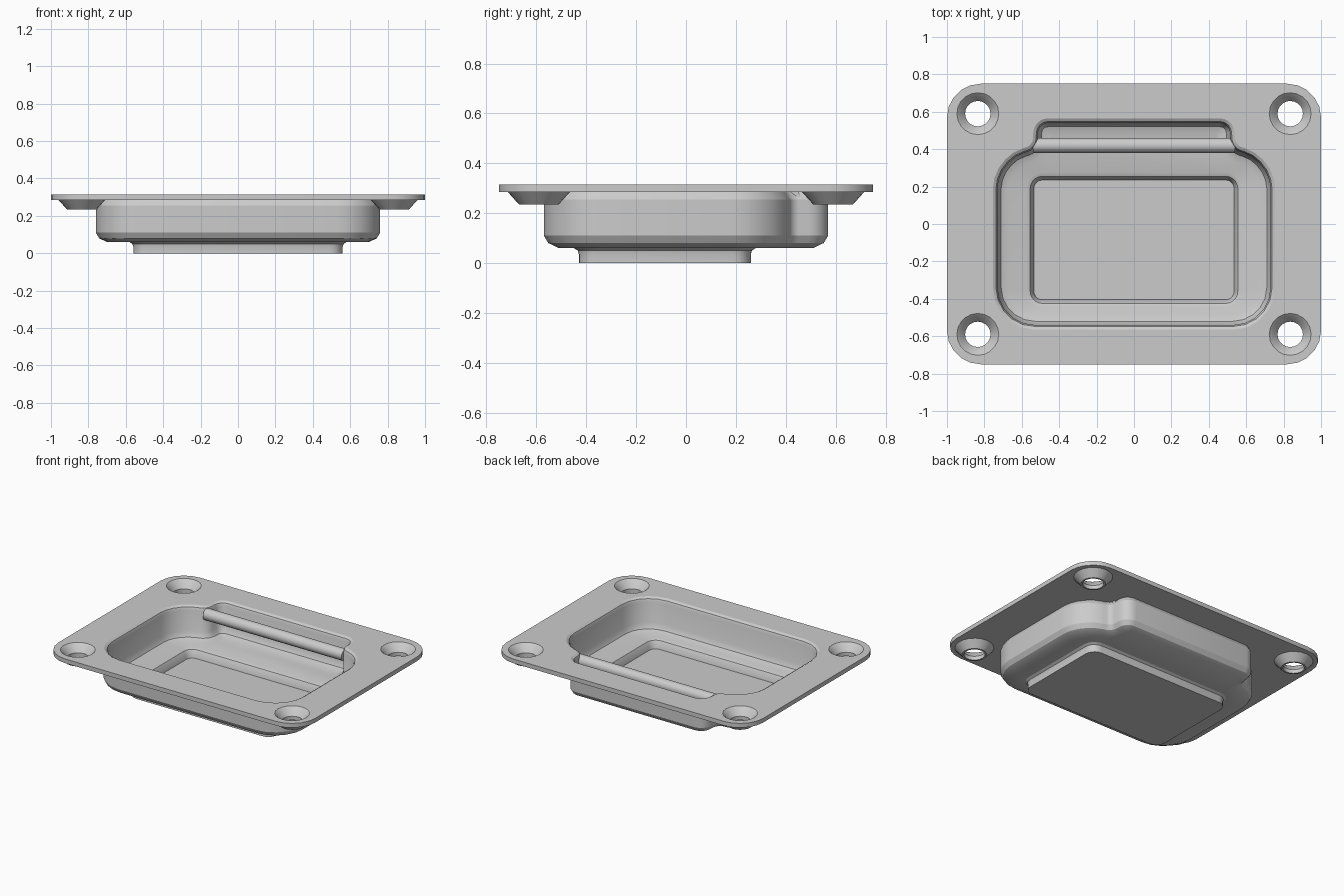
import bpy, bmesh, math
from mathutils import Vector
from mathutils.geometry import interpolate_bezier

if "Cube" in bpy.data.objects:
    bpy.data.objects.remove(bpy.data.objects["Cube"], do_unlink=True)

TOP, UNDER = 0.315, 0.285
STEPS = 6


def mirrored(right_half):
    """Closed counter-clockwise outline from its right half (x, y, corner cut)."""
    return right_half + [(-x, y, c) for x, y, c in reversed(right_half)]


def rounded(corners, offset=0.0):
    """Outline offset outwards, with every corner rounded."""
    pts = [Vector((x, y, 0)) for x, y, c in corners]
    n = len(pts)
    moved, cuts = [], []
    for i, p in enumerate(pts):
        a = (p - pts[i - 1]).normalized()
        b = (pts[(i + 1) % n] - p).normalized()
        half = math.tan(math.atan2(a.cross(b).z, a.dot(b)) / 2)
        moved.append(p + offset * (Vector((a.y, -a.x, 0)) + a * half))
        cuts.append(max(0.015, corners[i][2] + offset * half))
    loop = []
    for i, p in enumerate(moved):
        start = p + (moved[i - 1] - p).normalized() * cuts[i]
        end = p + (moved[(i + 1) % n] - p).normalized() * cuts[i]
        loop += interpolate_bezier(start, start.lerp(p, 0.55), end.lerp(p, 0.55), end, STEPS)
    return loop


def circle(cx, cy, r, n=20):
    return [Vector((cx + r * math.cos(math.tau * i / n),
                    cy + r * math.sin(math.tau * i / n), 0)) for i in range(n)]


def ring(bm, loop, z):
    return [bm.verts.new((p.x, p.y, z)) for p in loop]


def bridge(bm, a, b):
    for i in range(len(a)):
        j = (i + 1) % len(a)
        bm.faces.new((a[i], a[j], b[j], b[i]))


def loft(bm, corners, profile):
    """Rings at (offset, z) joined in order; gives back the first and last."""
    rings = [ring(bm, rounded(corners, d), z) for d, z in profile]
    for a, b in zip(rings, rings[1:]):
        bridge(bm, a, b)
    return rings[0], rings[-1]


def fill(bm, loops):
    """Flat face bounded by the first loop, with the others as holes."""
    edges = []
    for loop in loops:
        for i, v in enumerate(loop):
            w = loop[(i + 1) % len(loop)]
            edges.append(bm.edges.get((v, w)) or bm.edges.new((v, w)))
    bmesh.ops.triangle_fill(bm, edges=edges, use_beauty=True)


def finish(bm, name):
    bmesh.ops.recalc_face_normals(bm, faces=bm.faces)
    mesh = bpy.data.meshes.new(name)
    bm.to_mesh(mesh)
    bm.free()
    obj = bpy.data.objects.new(name, mesh)
    bpy.context.collection.objects.link(obj)
    smooth(obj)


def smooth(obj):
    bpy.ops.object.select_all(action="DESELECT")
    obj.select_set(True)
    bpy.context.view_layer.objects.active = obj
    bpy.ops.object.shade_smooth_by_angle(angle=math.radians(30))


# Outlines of the flange, the tray with its rear notch, and the sunken floor
flange = mirrored([(1, -0.75, 0.18), (1, 0.75, 0.18)])
tray = mirrored([(0.73, -0.54, 0.2), (0.73, 0.34, 0.15),
                 (0.52, 0.40, 0.05), (0.51, 0.54, 0.05)])
floor = mirrored([(0.56, -0.43, 0.07), (0.56, 0.26, 0.07)])

bm = bmesh.new()

# Flange rim
flange_top, flange_under = loft(bm, flange, [(0, TOP), (0, UNDER)])

# Tray walls, inside and outside
lip, inner_foot = loft(bm, tray, [(0.025, TOP), (0.008, 0.305), (0, UNDER), (0, 0.14),
                                  (-0.02, 0.105), (-0.06, 0.09)])
neck, outer_foot = loft(bm, tray, [(0.012, UNDER), (0.03, 0.255), (0.03, 0.11),
                                   (0.012, 0.08), (-0.03, 0.06)])

# Sunken floor panel, inside and outside
inner_step, inner_base = loft(bm, floor, [(0.015, 0.09), (-0.005, 0.082),
                                          (-0.018, 0.06), (-0.025, 0.03)])
outer_step, outer_base = loft(bm, floor, [(0.02, 0.06), (0.004, 0.05), (0, 0.035), (0, 0)])
fill(bm, [inner_foot, inner_step])
fill(bm, [outer_foot, outer_step])
fill(bm, [inner_base])
fill(bm, [outer_base])

# Countersunk screw holes
hole_profile = [(0.112, TOP), (0.098, 0.303), (0.068, 0.262), (0.068, 0.235),
                (0.08, 0.235), (0.125, UNDER)]
top_loops, under_loops = [flange_top, lip], [flange_under, neck]
for sx in (-1, 1):
    for sy in (-1, 1):
        rings = [ring(bm, circle(0.835 * sx, 0.59 * sy, r), z) for r, z in hole_profile]
        for a, b in zip(rings, rings[1:]):
            bridge(bm, a, b)
        top_loops.append(rings[0])
        under_loops.append(rings[-1])

# Flange faces around the openings
fill(bm, top_loops)
fill(bm, under_loops)
finish(bm, "recessed_tray")

# Hinge rod across the rear notch
bpy.ops.mesh.primitive_cylinder_add(vertices=16, radius=0.04, depth=1.08,
                                    location=(0, 0.42, 0.26), rotation=(0, math.pi / 2, 0))
rod = bpy.context.object
rod.name = "hinge_rod"
smooth(rod)
